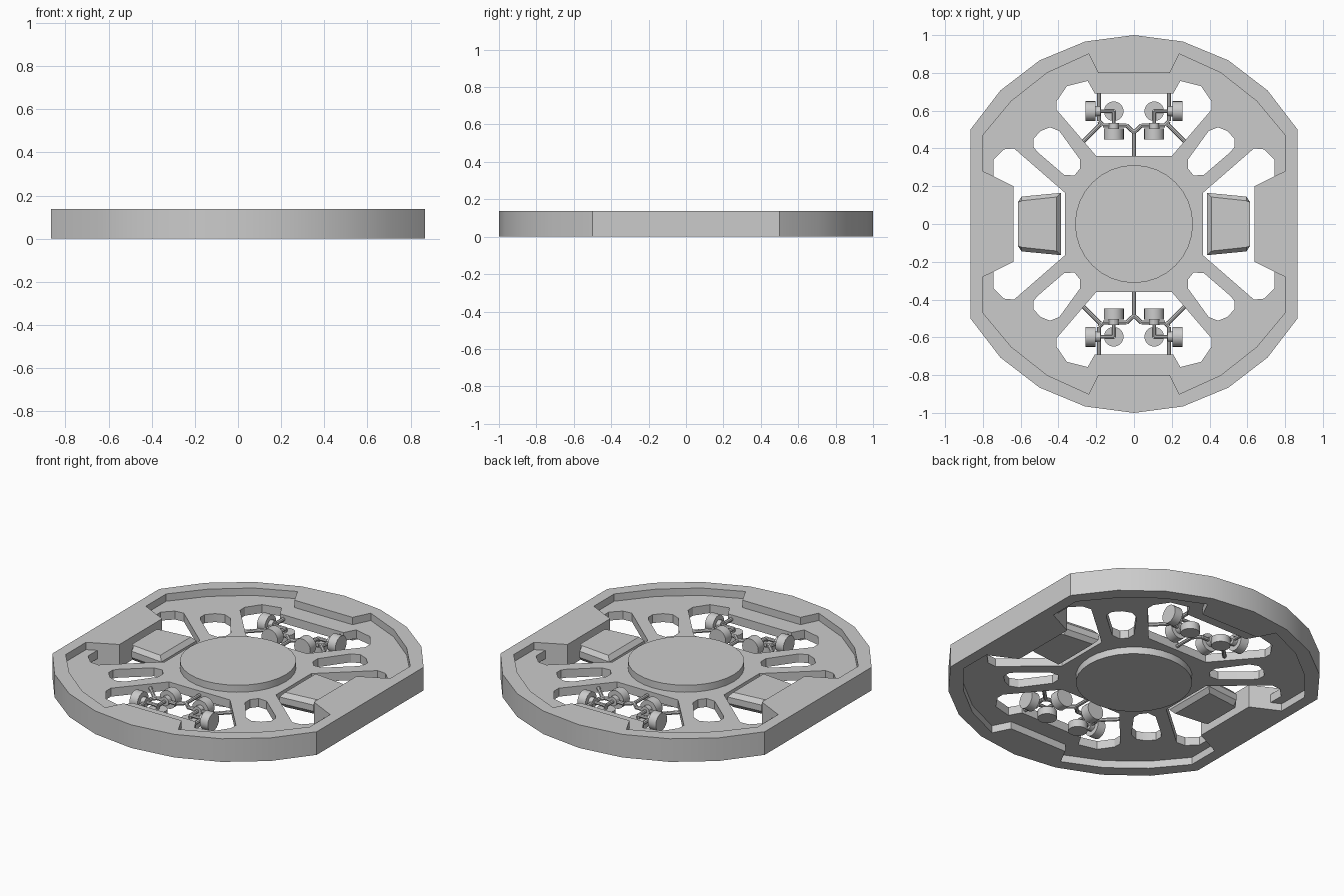
import bpy, bmesh, math
from mathutils import Vector

cube = bpy.data.objects.get("Cube")
if cube:
    bpy.data.objects.remove(cube, do_unlink=True)

grey = bpy.data.materials.new("light_grey")
grey.use_nodes = True
grey.diffuse_color = (0.6, 0.6, 0.6, 1)
grey.node_tree.nodes["Principled BSDF"].inputs["Base Color"].default_value = (0.6, 0.6, 0.6, 1)

MID = 0.0685      # middle height of the whole plate
parts = []


def add_object(name, bm):
    bmesh.ops.recalc_face_normals(bm, faces=bm.faces[:])
    mesh = bpy.data.meshes.new(name)
    bm.to_mesh(mesh)
    bm.free()
    mesh.materials.append(grey)
    obj = bpy.data.objects.new(name, mesh)
    bpy.context.collection.objects.link(obj)
    parts.append(obj)
    return obj


def flip(points, sx, sy):
    return [(x * sx, y * sy) for x, y in points]


def four_way(quarter):
    """Closed outline from one quarter that runs from the +y to the +x axis."""
    loop = quarter + flip(quarter, 1, -1)[::-1] + flip(quarter, -1, -1) + flip(quarter, -1, 1)[::-1]
    clean = []
    for p in loop:
        if p not in clean:
            clean.append(p)
    return clean


def plate(name, loops, half_height):
    """Flat plate: the first loop is the outline, the others are holes."""
    curve = bpy.data.curves.new(name + "_profile", "CURVE")
    curve.dimensions = "2D"
    curve.fill_mode = "BOTH"
    curve.extrude = half_height
    for loop in loops:
        spline = curve.splines.new("POLY")
        spline.points.add(len(loop) - 1)
        for point, (x, y) in zip(spline.points, loop):
            point.co = (x, y, 0, 1)
        spline.use_cyclic_u = True
    temp = bpy.data.objects.new(name + "_profile", curve)
    bpy.context.collection.objects.link(temp)
    deps = bpy.context.evaluated_depsgraph_get()
    mesh = bpy.data.meshes.new_from_object(temp.evaluated_get(deps))
    bm = bmesh.new()
    bm.from_mesh(mesh)
    bpy.data.objects.remove(temp, do_unlink=True)
    bpy.data.meshes.remove(mesh)
    bmesh.ops.remove_doubles(bm, verts=bm.verts[:], dist=0.0001)
    bmesh.ops.translate(bm, verts=bm.verts[:], vec=(0, 0, MID))
    for f in bm.faces:
        f.material_index = 0
    return add_object(name, bm)


def rod(bm, a, b, r, sides=8):
    """Cylinder between two points."""
    a, b = Vector(a), Vector(b)
    axis = b - a
    made = bmesh.ops.create_cone(bm, cap_ends=True, segments=sides, radius1=r, radius2=r, depth=axis.length)
    turn = axis.to_track_quat("Z", "Y").to_matrix().to_4x4()
    turn.translation = (a + b) / 2
    bmesh.ops.transform(bm, matrix=turn, verts=made["verts"])


# Outer rim: a 24-sided disc cut straight on the left and right
outer_quarter = [(math.sin(math.radians(a)), math.cos(math.radians(a))) for a in range(0, 61, 15)]
inner_quarter = [(0.19, 0.8), (0.24, 0.9), (0.46, 0.8), (0.65, 0.65),
                 (0.8, 0.47), (0.8, 0.28), (0.637, 0.2)]
outer = four_way(outer_quarter)
plate("outer_rim", [outer, four_way(inner_quarter)], MID)

# Recessed deck with its end, side and diagonal openings
end_half = [(0.2, 0.36), (0.41, 0.605), (0.41, 0.65), (0.355, 0.73), (0.245, 0.757), (0.207, 0.69)]
side_half = [(0.66, 0.2), (0.745, 0.248), (0.745, 0.34), (0.69, 0.395), (0.635, 0.4), (0.365, 0.165)]
slot = [(0.37, 0.26), (0.315, 0.257), (0.285, 0.295), (0.285, 0.34), (0.395, 0.492), (0.445, 0.512),
        (0.495, 0.492), (0.533, 0.45), (0.533, 0.41), (0.515, 0.385)]
holes = []
for s in (1, -1):
    end = flip(end_half, 1, s)
    holes.append(end + flip(end, -1, 1)[::-1])
    side = flip(side_half, s, 1)
    holes.append(side + flip(side, 1, -1)[::-1])
    holes += [flip(slot, s, t) for t in (1, -1)]
plate("deck", [flip(outer, 0.95, 0.95)] + holes, 0.025)

# Central hub disc
bm = bmesh.new()
rod(bm, (0, 0, 0.002), (0, 0, 0.135), 0.312, 32)
add_object("hub", bm)

# Side pods: tapered blocks with bevelled edges
for label, s in (("left", 1), ("right", -1)):
    bm = bmesh.new()
    layers = []
    for z, inset in ((0.025, 0.022), (0.05, 0), (0.087, 0), (0.112, 0.022)):
        ring = [(0.387 + inset, -0.165 + inset), (0.595, -0.145 + inset), (0.615, -0.115),
                (0.615, 0.115), (0.595, 0.145 - inset), (0.387 + inset, 0.165 - inset)]
        layers.append([bm.verts.new((x * s, y, z)) for x, y in ring])
    bm.faces.new(layers[0])
    bm.faces.new(layers[-1])
    for low, high in zip(layers, layers[1:]):
        for i in range(len(low)):
            j = (i + 1) % len(low)
            bm.faces.new((low[i], low[j], high[j], high[i]))
    add_object(label + "_pod", bm)

# Thruster clusters and the thin frames that hold them
for end, sy in (("back", 1), ("front", -1)):
    frame = bmesh.new()
    rod(frame, (0, 0.34 * sy, MID), (0, 0.49 * sy, MID), 0.01)
    for side, sx in (("left", 1), ("right", -1)):
        def at(x, y, z=MID):
            return (x * sx, y * sy, z)

        path = [(0, 0.485), (0.04, 0.522), (0.165, 0.522), (0.185, 0.545), (0.185, 0.7)]
        for a, b in zip(path, path[1:]):
            rod(frame, at(*a), at(*b), 0.011)
        rod(frame, at(0.175, 0.53), at(0.27, 0.435), 0.011)

        jets = bmesh.new()
        centre = at(0.107, 0.597)
        # Arms from the joint, then collars, then the three nozzle drums
        for tip in (at(0.21, 0.597), at(0.107, 0.5), at(0.107, 0.597, 0.03)):
            rod(jets, centre, tip, 0.01)
        rod(jets, at(0.178, 0.597), at(0.208, 0.597), 0.027, 12)
        rod(jets, at(0.107, 0.534), at(0.107, 0.5), 0.027, 12)
        rod(jets, at(0.205, 0.597), at(0.257, 0.597), 0.053, 20)
        rod(jets, at(0.107, 0.505), at(0.107, 0.448), 0.053, 20)
        rod(jets, at(0.107, 0.597, 0.005), at(0.107, 0.597, 0.05), 0.052, 20)
        add_object(f"{end}_{side}_thrusters", jets)
    add_object(end + "_thruster_frame", frame)

# Smooth the round sides and keep hard edges
bpy.ops.object.select_all(action="DESELECT")
for obj in parts:
    obj.select_set(True)
bpy.context.view_layer.objects.active = parts[0]
bpy.ops.object.shade_smooth_by_angle(angle=math.radians(30))
